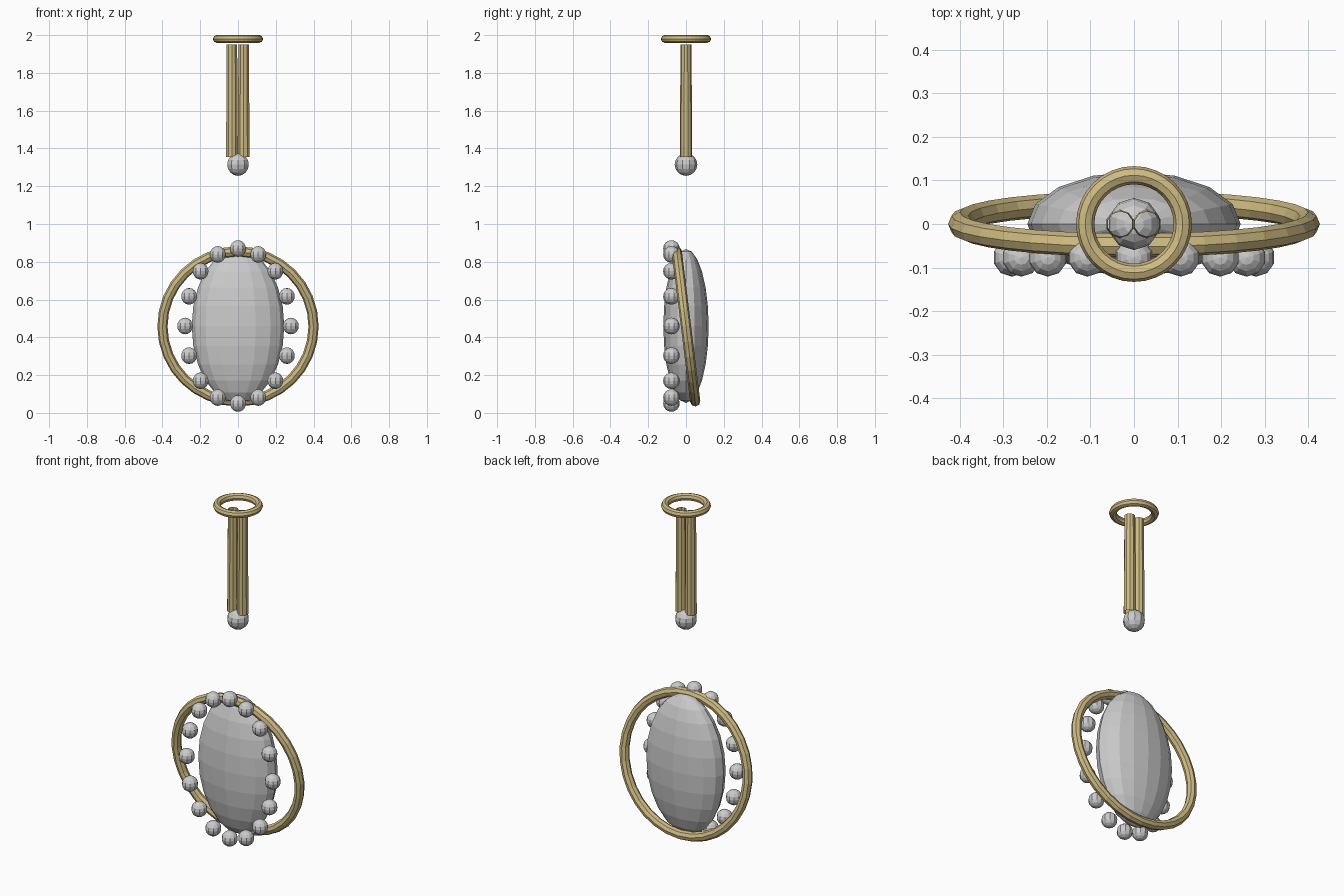
import bpy
from math import sin, cos, pi, radians

if "Cube" in bpy.data.objects:
    bpy.data.objects.remove(bpy.data.objects["Cube"])

gold = bpy.data.materials.new("gold")
gold.diffuse_color = (0.62, 0.5, 0.22, 1)
gold.use_nodes = True
gold.node_tree.nodes["Principled BSDF"].inputs["Base Color"].default_value = gold.diffuse_color


def ball(name, loc, scale, seg, rings):
    bpy.ops.mesh.primitive_uv_sphere_add(segments=seg, ring_count=rings, radius=1, location=loc)
    o = bpy.context.object
    o.name = name
    o.scale = scale
    return o


def ring(name, loc, major, minor, tilt=0):
    bpy.ops.mesh.primitive_torus_add(major_segments=32, minor_segments=8, major_radius=major,
                                     minor_radius=minor, location=loc, rotation=(tilt, 0, 0))
    o = bpy.context.object
    o.name = name
    o.data.materials.append(gold)
    return o


# Top hanging loop
ring("top_loop", (0, 0, 1.98), 0.112, 0.021)

# Pair of open, slightly tapered tubes
for side, x in (("left", -0.032), ("right", 0.030)):
    bpy.ops.mesh.primitive_cone_add(vertices=10, radius1=0.033, radius2=0.029, depth=0.595,
                                    end_fill_type='NOTHING', location=(x, 0, 1.6525))
    tube = bpy.context.object
    tube.name = side + "_tube"
    tube.data.materials.append(gold)

# Bead under the tubes
ball("stem_bead", (0, 0, 1.315), (0.06,) * 3, 10, 8)

# Oval stone and the tilted hoop around it
ball("oval_stone", (0, 0, 0.46), (0.245, 0.12, 0.407), 16, 12)
ring("tilted_hoop", (0, 0, 0.458), 0.40, 0.027, radians(90 + 7))

# Oval of small beads in front
for i in range(16):
    a = 2 * pi * i / 16
    ball(f"small_bead_{i + 1}", (0.28 * sin(a), -0.077, 0.46 + 0.41 * cos(a)), (0.044,) * 3, 10, 8)
